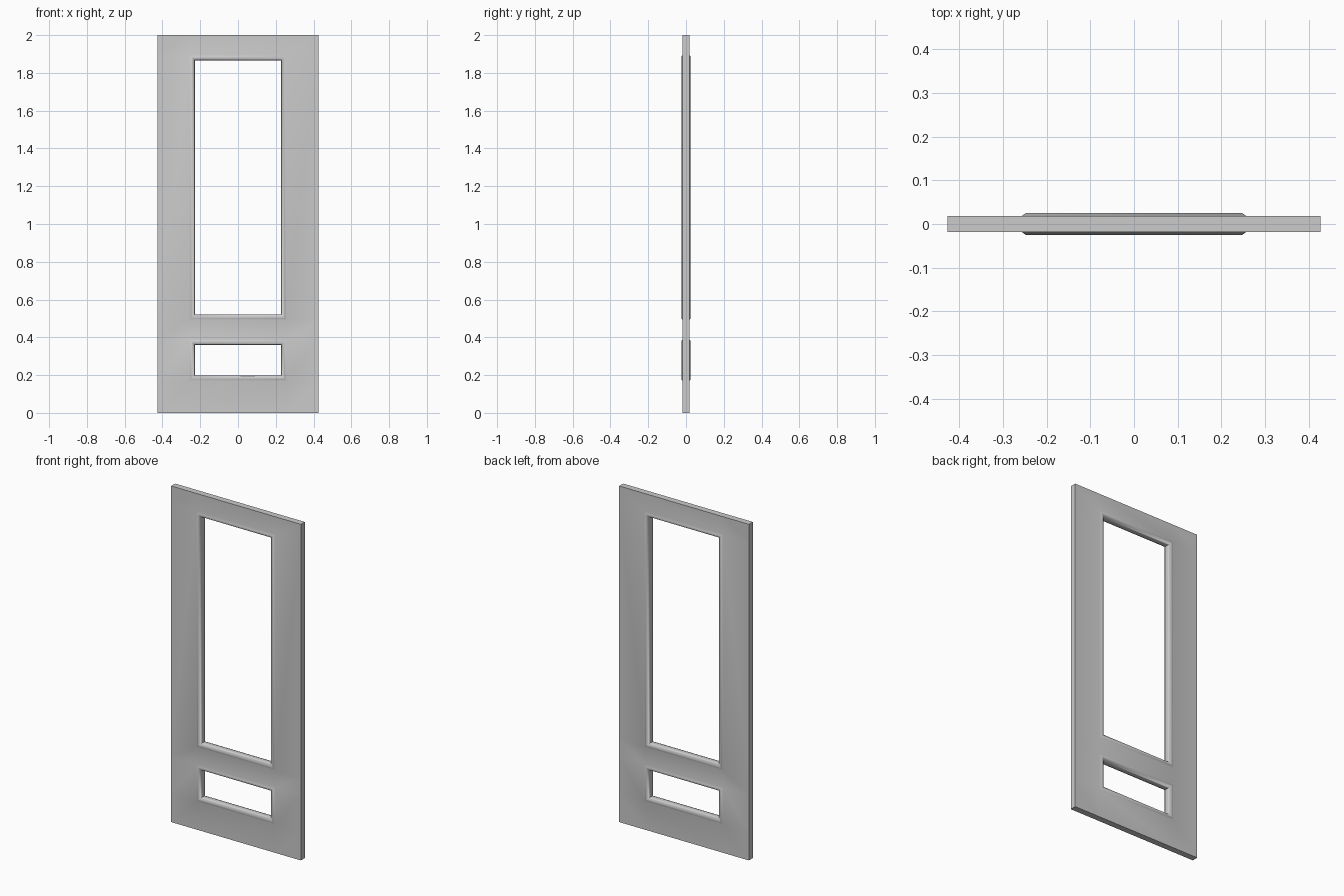
import bpy, bmesh, math

if "Cube" in bpy.data.objects:
    bpy.data.objects.remove(bpy.data.objects["Cube"])

HALF_T = 0.0185
XS = [-0.427, -0.257, 0.257, 0.427]
ZS = [0.0, 0.169, 0.389, 0.492, 1.895, 2.0]
HOLES = [(1, 1), (1, 3)]

# Bead cross-section: (inset into the opening, depth), mirrored front to back
HALF_PROFILE = [(0, -HALF_T), (0.009, -0.025), (0.016, -0.025),
                (0.026, -0.019), (0.029, -0.012)]
PROFILE = HALF_PROFILE + [(d, -y) for d, y in reversed(HALF_PROFILE)]

bm = bmesh.new()


def face(*points):
    bm.faces.new([bm.verts.new(p) for p in points])


# Stiles and rails, front and back
for i in range(len(XS) - 1):
    for j in range(len(ZS) - 1):
        if (i, j) in HOLES:
            continue
        x0, x1, z0, z1 = XS[i], XS[i + 1], ZS[j], ZS[j + 1]
        for y in (-HALF_T, HALF_T):
            face((x0, y, z0), (x1, y, z0), (x1, y, z1), (x0, y, z1))

# Outer edges of the slab
for x in (XS[0], XS[-1]):
    for z0, z1 in zip(ZS, ZS[1:]):
        face((x, -HALF_T, z0), (x, HALF_T, z0), (x, HALF_T, z1), (x, -HALF_T, z1))
for z in (ZS[0], ZS[-1]):
    for x0, x1 in zip(XS, XS[1:]):
        face((x0, -HALF_T, z), (x1, -HALF_T, z), (x1, HALF_T, z), (x0, HALF_T, z))

# Moulded beads lining both openings
for i, j in HOLES:
    loops = []
    for d, y in PROFILE:
        x0, x1, z0, z1 = XS[i] + d, XS[i + 1] - d, ZS[j] + d, ZS[j + 1] - d
        loops.append([(x0, y, z0), (x1, y, z0), (x1, y, z1), (x0, y, z1)])
    for a, b in zip(loops, loops[1:]):
        for k in range(4):
            n = (k + 1) % 4
            face(a[k], a[n], b[n], b[k])

bmesh.ops.remove_doubles(bm, verts=bm.verts, dist=0.0001)
bmesh.ops.recalc_face_normals(bm, faces=bm.faces)
mesh = bpy.data.meshes.new("door_leaf")
bm.to_mesh(mesh)
bm.free()

door = bpy.data.objects.new("door_leaf", mesh)
bpy.context.collection.objects.link(door)
bpy.context.view_layer.objects.active = door
door.select_set(True)
bpy.ops.object.shade_smooth_by_angle(angle=math.radians(50))
